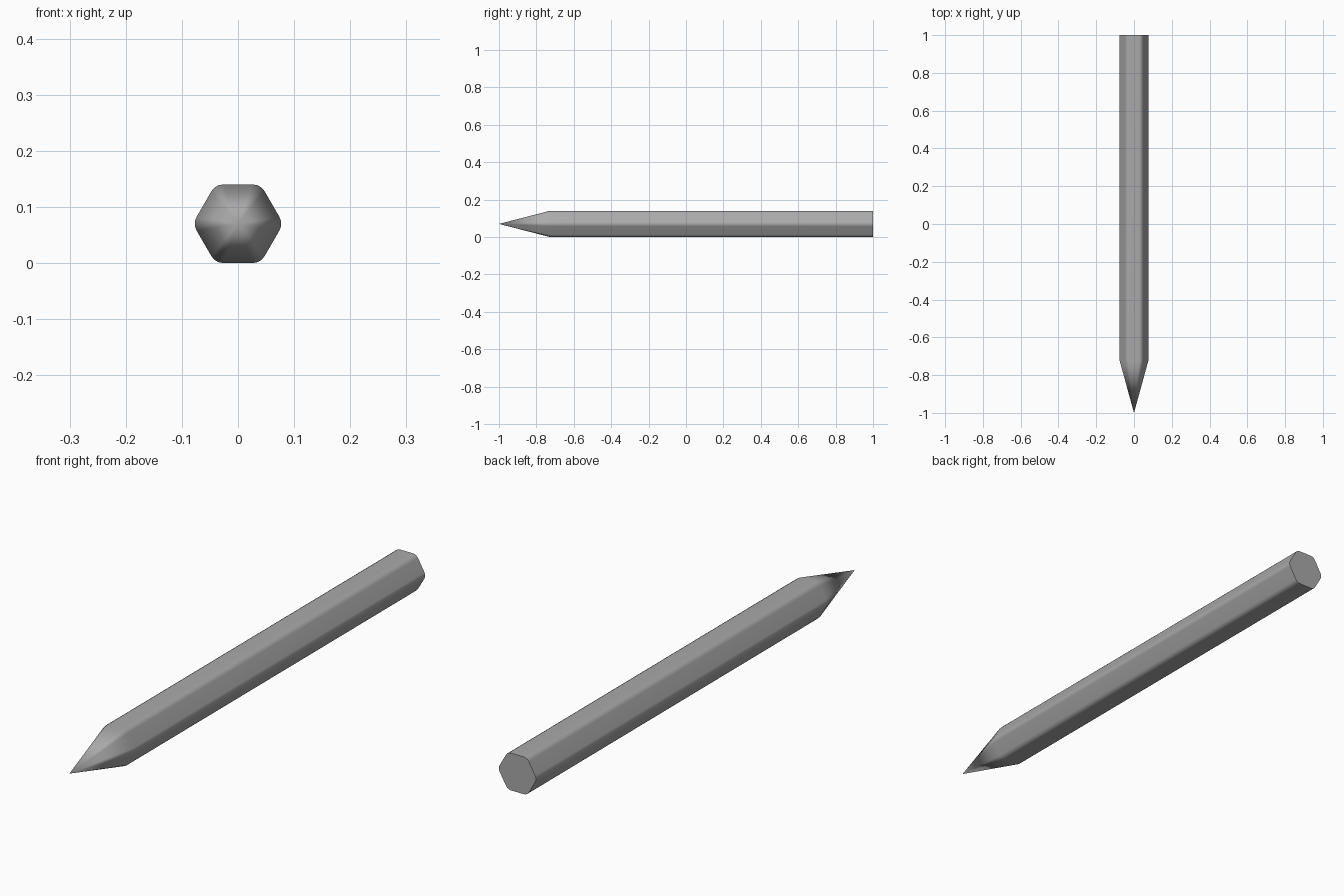
import bpy
import bmesh
from math import cos, sin, radians

cube = bpy.data.objects.get("Cube")
if cube:
    bpy.data.objects.remove(cube, do_unlink=True)

APOTHEM = 0.07     # half the distance across flats
ROUND = 0.024      # radius of the softened corners
STEPS = 3          # segments per corner
SLOPE = 0.275      # radius gained per unit of tip length
BACK, TIP = 1.0, -1.0


def make_material(name, colour):
    mat = bpy.data.materials.new(name)
    mat.use_nodes = True
    mat.diffuse_color = colour
    mat.node_tree.nodes["Principled BSDF"].inputs["Base Color"].default_value = colour
    return mat


def rounded_hexagon():
    """Points (x, z) of a hexagon with rounded corners, flat side up."""
    centre = (APOTHEM - ROUND) / cos(radians(30))
    points = []
    for corner in range(0, 360, 60):
        for i in range(STEPS + 1):
            a = radians(corner - 30 + 60 * i / STEPS)
            c = radians(corner)
            points.append((centre * cos(c) + ROUND * cos(a),
                           centre * sin(c) + ROUND * sin(a)))
    return points


# Hexagonal shaft sharpened by a true cone, so the flats reach further forward
bm = bmesh.new()
outline = rounded_hexagon()
back = [bm.verts.new((x, BACK, z + APOTHEM)) for x, z in outline]
front = [bm.verts.new((x, TIP + (x * x + z * z) ** 0.5 / SLOPE, z + APOTHEM))
         for x, z in outline]
point = bm.verts.new((0, TIP, APOTHEM))
bm.faces.new(back)
for i in range(len(outline)):
    j = (i + 1) % len(outline)
    bm.faces.new((back[i], back[j], front[j], front[i]))
    bm.faces.new((front[i], front[j], point))
bmesh.ops.recalc_face_normals(bm, faces=bm.faces)

mesh = bpy.data.meshes.new("pencil")
bm.to_mesh(mesh)
bm.free()
mesh.materials.append(make_material("grey", (0.4, 0.4, 0.4, 1)))
pencil = bpy.data.objects.new("pencil", mesh)
bpy.context.collection.objects.link(pencil)

# Smooth sides and tip, crisp back end
bpy.ops.object.select_all(action='DESELECT')
pencil.select_set(True)
bpy.context.view_layer.objects.active = pencil
bpy.ops.object.shade_smooth_by_angle(angle=radians(35))
weighted = pencil.modifiers.new("flat_sides", 'WEIGHTED_NORMAL')
weighted.keep_sharp = True
